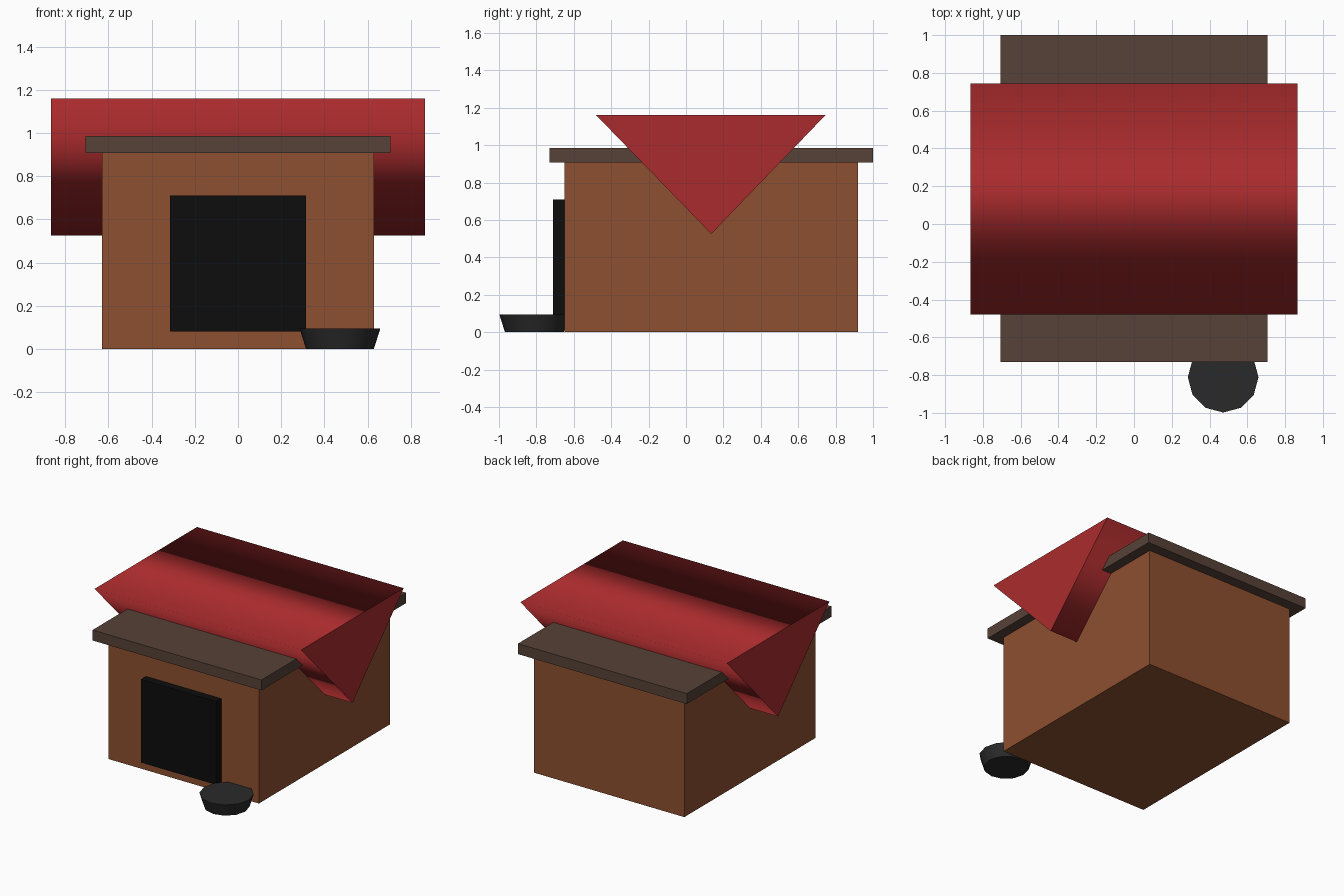
import bpy, bmesh
from math import cos, sin, radians

if "Cube" in bpy.data.objects:
    bpy.data.objects.remove(bpy.data.objects["Cube"])


def paint(obj, name, rgb):
    mat = bpy.data.materials.get(name) or bpy.data.materials.new(name)
    mat.diffuse_color = (*rgb, 1)
    mat.use_nodes = True
    mat.node_tree.nodes["Principled BSDF"].inputs["Base Color"].default_value = mat.diffuse_color
    obj.data.materials.append(mat)


def finish(name, bm, mat, rgb):
    bmesh.ops.recalc_face_normals(bm, faces=bm.faces[:])
    mesh = bpy.data.meshes.new(name)
    bm.to_mesh(mesh)
    bm.free()
    obj = bpy.data.objects.new(name, mesh)
    bpy.context.collection.objects.link(obj)
    paint(obj, mat, rgb)
    return obj


def box(name, lo, hi, mat, rgb):
    bm = bmesh.new()
    bmesh.ops.create_cube(bm, size=1)
    for v in bm.verts:
        v.co = [(a + b) / 2 + c * (b - a) for a, b, c in zip(lo, hi, v.co)]
    return finish(name, bm, mat, rgb)


def loft(name, ring_a, ring_b, mat, rgb):
    """Closed solid between two rings: smooth sides, flat sharp-edged caps."""
    bm = bmesh.new()
    a = [bm.verts.new(p) for p in ring_a]
    b = [bm.verts.new(p) for p in ring_b]
    caps = [bm.faces.new(a), bm.faces.new(b)]
    for i in range(len(a)):
        j = (i + 1) % len(a)
        bm.faces.new((a[i], a[j], b[j], b[i])).smooth = True
    for cap in caps:
        for e in cap.edges:
            e.smooth = False
    return finish(name, bm, mat, rgb)


# House walls, eaves slab and doorway
box("house_body", (-0.63, -0.65, 0), (0.63, 0.92, 0.91), "wood", (0.27, 0.08, 0.03))
box("eaves_slab", (-0.707, -0.73, 0.907), (0.707, 1.0, 0.986), "dark_wood", (0.095, 0.054, 0.038))
box("doorway", (-0.315, -0.71, 0.08), (0.315, -0.60, 0.71), "black", (0.004, 0.004, 0.004))

# Three-sided roof prism, point down
profile = [(-0.48, 1.16), (0.135, 0.525), (0.745, 1.16)]
loft("roof", [(-0.865, y, z) for y, z in profile],
     [(0.865, y, z) for y, z in profile], "red", (0.40, 0.024, 0.026))


# Twelve-sided food bowl
def ring(r, z):
    return [(0.472 + r * cos(radians(30 * i)), -0.811 + r * sin(radians(30 * i)), z)
            for i in range(12)]


loft("bowl", ring(0.157, 0), ring(0.187, 0.095), "charcoal", (0.023, 0.023, 0.023))
